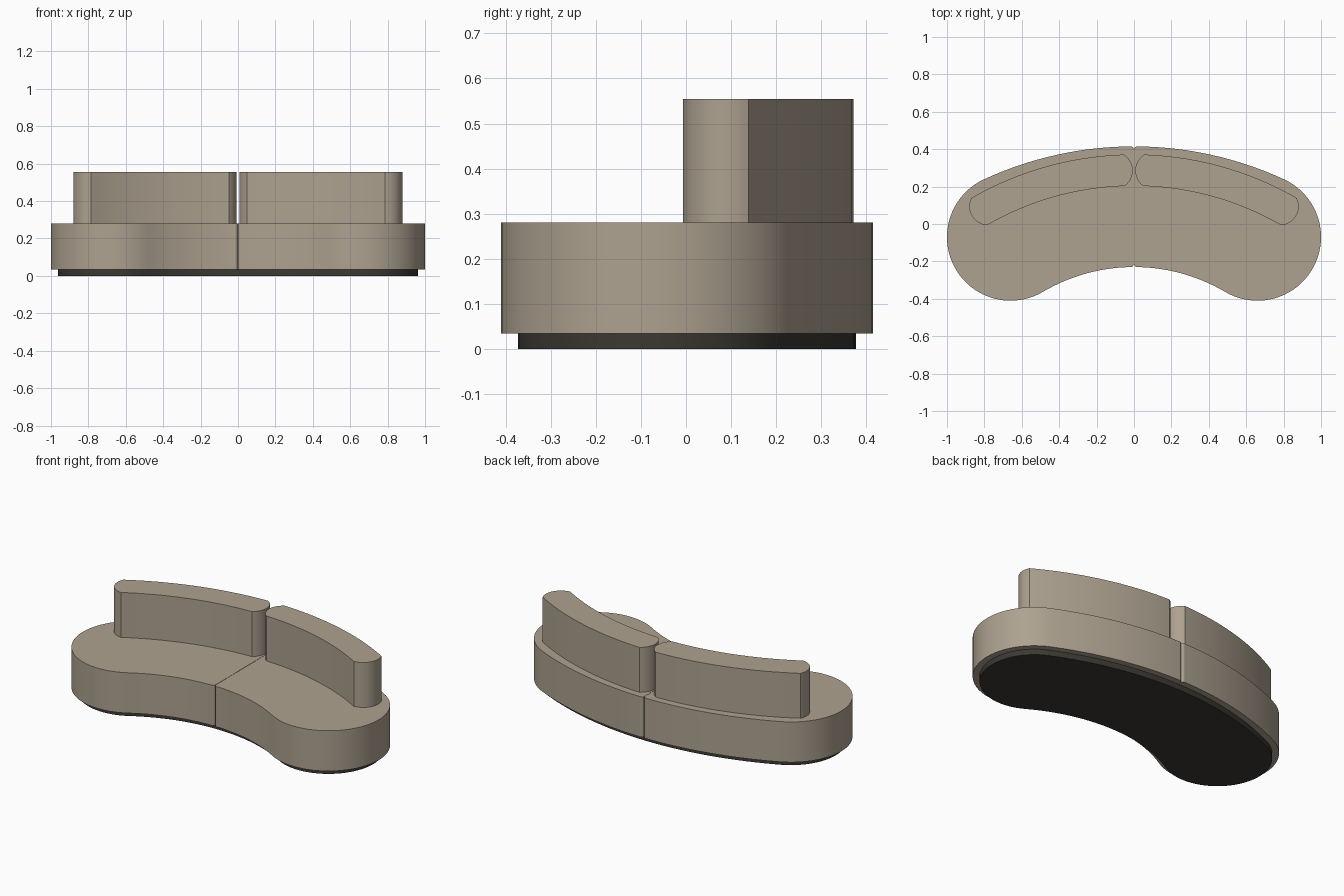
import bpy, bmesh
from math import atan2, degrees, radians, sqrt, sin, cos

cube = bpy.data.objects.get("Cube")
if cube:
    bpy.data.objects.remove(cube, do_unlink=True)


def make_material(name, rgb):
    mat = bpy.data.materials.new(name)
    mat.use_nodes = True
    mat.diffuse_color = (*rgb, 1)
    mat.node_tree.nodes["Principled BSDF"].inputs["Base Color"].default_value = (*rgb, 1)
    return mat


fabric = make_material("taupe fabric", (0.42, 0.36, 0.28))
dark = make_material("dark plinth", (0.045, 0.04, 0.033))


def arc(center, radius, start, end, count):
    """Points on a circular arc, angles in degrees."""
    angles = [radians(start + (end - start) * i / count) for i in range(count + 1)]
    return [(center[0] + radius * cos(a), center[1] + radius * sin(a)) for a in angles]


def half_outline(inset=0.0):
    """Left half of the bean shape, back seam to front seam, from tangent arcs."""
    cx, cy, r = 0.66, -0.07, 0.34
    back_r, front_r = 1.914, 0.96
    back_y, front_y = 0.415 - back_r, -0.23 - front_r
    a_back = degrees(atan2(cy - back_y, cx))
    a_front = degrees(atan2(cy - front_y, cx))
    back = arc((0, back_y), back_r - inset, 90, a_back, 16)
    end = arc((cx, cy), r - inset, a_back, a_front - 180, 40)
    front = arc((0, front_y), front_r + inset, a_front, 90, 14)
    return back + end[1:] + front[1:]


def backrest_outline():
    """Curved bar with bowed ends."""
    center, outer, inner = (0, -1.368), 1.74, 1.572
    a0, a1 = 88.2, 60.0
    bulge = 0.045

    def cap(angle, sign):
        # bowed end, running from the outer corner to the inner corner
        half = (outer - inner) / 2
        rad = (half ** 2 + bulge ** 2) / (2 * bulge)
        spread = degrees(atan2(half, rad - bulge))
        mid = (outer + inner) / 2
        a = radians(angle)
        t = (sin(a) * sign, -cos(a) * sign)
        c = (center[0] + mid * cos(a) - t[0] * (rad - bulge),
             center[1] + mid * sin(a) - t[1] * (rad - bulge))
        heading = degrees(atan2(t[1], t[0]))
        return arc(c, rad, heading + sign * spread, heading - sign * spread, 12)

    back = arc(center, outer, a0, a1, 20)
    front = arc(center, inner, a1, a0, 20)
    return back + cap(a1, 1)[1:-1] + front + cap(a0, -1)[::-1][1:-1]


def prism(name, outline, z0, z1, mat, bevel=0.0, corner=None):
    """Extruded outline; top rim rounded, optional lightly rounded upright corners."""
    bm = bmesh.new()
    low = [bm.verts.new((x, y, z0)) for x, y in outline]
    high = [bm.verts.new((x, y, z1)) for x, y in outline]
    bm.faces.new(low)
    bm.faces.new(high)
    n = len(outline)
    for i in range(n):
        j = (i + 1) % n
        bm.faces.new((low[i], low[j], high[j], high[i]))
    bmesh.ops.recalc_face_normals(bm, faces=bm.faces)
    weight = bm.edges.layers.float.new("bevel_weight_edge")
    for e in bm.edges:
        a, b = e.verts
        if a.co.z == z1 and b.co.z == z1:
            e[weight] = 1.0
        elif a.co.z != b.co.z and corner and abs(a.co.x) < 0.003:
            e[weight] = corner
    mesh = bpy.data.meshes.new(name)
    bm.to_mesh(mesh)
    bm.free()
    mesh.materials.append(mat)
    obj = bpy.data.objects.new(name, mesh)
    bpy.context.collection.objects.link(obj)
    if bevel:
        mod = obj.modifiers.new("rounded rim", "BEVEL")
        mod.limit_method = 'WEIGHT'
        mod.width = bevel
        mod.segments = 6
        mod.use_clamp_overlap = False
    bpy.ops.object.select_all(action='DESELECT')
    obj.select_set(True)
    bpy.context.view_layer.objects.active = obj
    bpy.ops.object.shade_smooth_by_angle(angle=radians(30))
    return obj


# Recessed plinth, one piece
side = half_outline(0.038)
prism("plinth", side + [(-x, y) for x, y in side[-2:0:-1]], 0, 0.037, dark)

# Two seat cushions and two backrests
for label, s in (("left", 1), ("right", -1)):
    seat = [(s * max(x, 0.001), y) for x, y in half_outline()]
    prism(label + "_seat", seat, 0.035, 0.281, fabric, 0.04, 0.4)
    rest = [(s * x, y) for x, y in backrest_outline()]
    prism(label + "_backrest", rest, 0.27, 0.555, fabric, 0.055)
